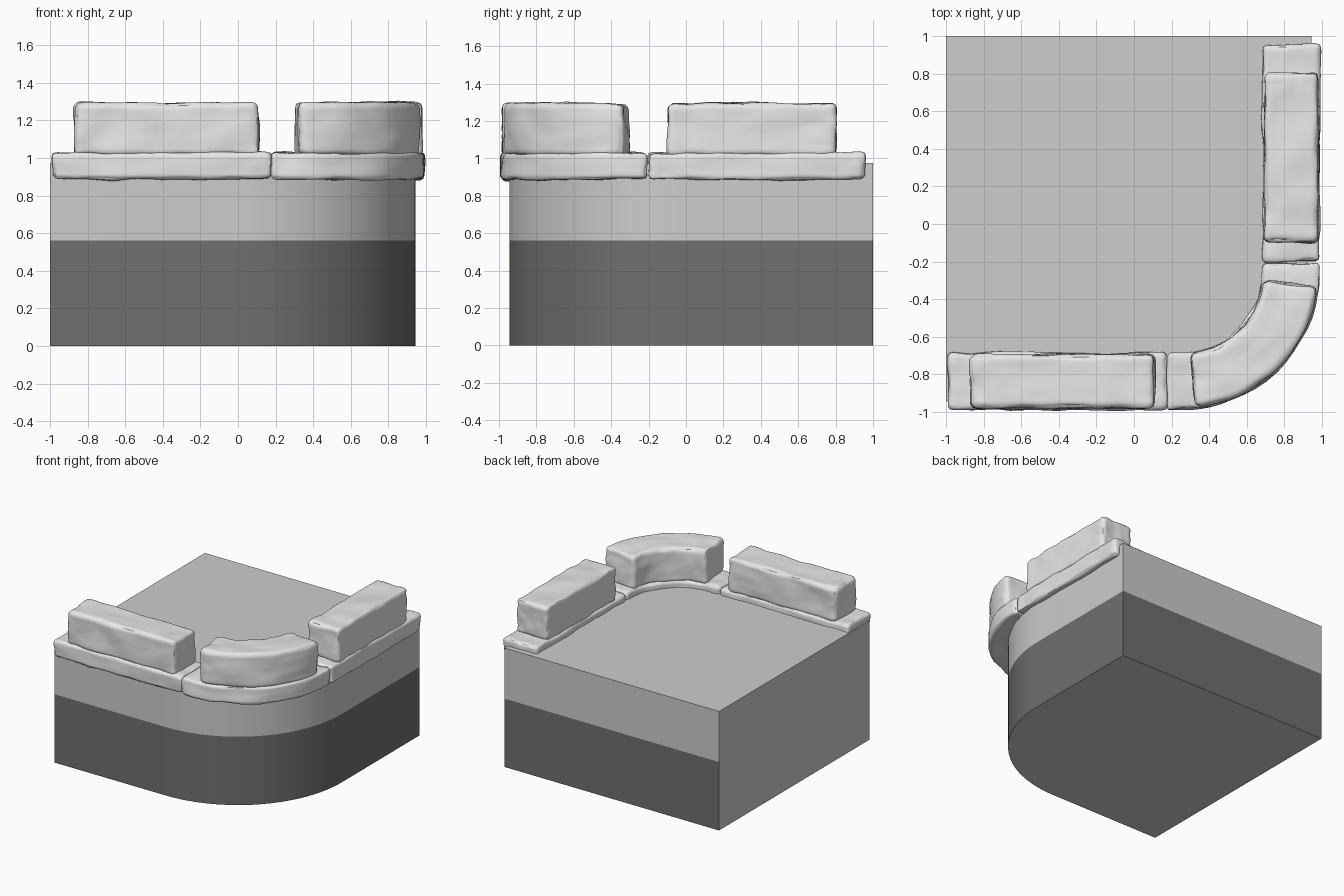
import bpy, bmesh, math
from mathutils import Vector, noise

cube = bpy.data.objects.get("Cube")
if cube:
    bpy.data.objects.remove(cube, do_unlink=True)


def material(name, value):
    mat = bpy.data.materials.new(name)
    mat.use_nodes = True
    colour = (value, value, value, 1)
    mat.diffuse_color = colour
    mat.node_tree.nodes["Principled BSDF"].inputs["Base Color"].default_value = colour
    return mat


STONE = material("pale stone", 0.8)
LIGHT = material("light grey", 0.61)
DARK = material("dark grey", 0.162)


def add_object(name, bm, mats):
    bmesh.ops.recalc_face_normals(bm, faces=bm.faces)
    mesh = bpy.data.meshes.new(name)
    bm.to_mesh(mesh)
    bm.free()
    for mat in mats:
        mesh.materials.append(mat)
    obj = bpy.data.objects.new(name, mesh)
    bpy.context.collection.objects.link(obj)
    return obj


# Block with one rounded corner; the walls have a dark lower band except on -x
def build_block():
    side, radius, steps = 0.945, 0.94, 24
    centre = side - radius
    outline = [(side, 1), (-1, 1), (-1, -side)]
    for i in range(steps + 1):
        a = math.radians(-90 + 90 * i / steps)
        outline.append((centre + radius * math.cos(a), -centre + radius * math.sin(a)))
    bm = bmesh.new()
    rings = [[bm.verts.new((x, y, z)) for x, y in outline] for z in (0, 0.56, 0.975)]
    bm.faces.new(rings[0])
    bm.faces.new(rings[-1])
    n = len(outline)
    for low, high in zip(rings, rings[1:]):
        for i in range(n):
            j = (i + 1) % n
            bm.faces.new((low[i], low[j], high[j], high[i]))
    for f in bm.faces:
        mid = f.calc_center_median()
        f.material_index = 1 if 0.01 < mid.z < 0.56 and mid.x > -0.99 else 0
    obj = add_object("corner_block", bm, [LIGHT, DARK])
    bpy.ops.object.select_all(action="DESELECT")
    obj.select_set(True)
    bpy.context.view_layer.objects.active = obj
    bpy.ops.object.shade_smooth_by_angle(angle=math.radians(30))


# Wall line: straight along the front, round the corner, straight along the side
CENTRE, BEND = 0.25, 0.587
ARC = BEND * math.pi / 2


def on_wall(s, out, z):
    r = BEND + out
    a = min(max(s, 0), ARC) / BEND
    x = CENTRE + r * math.sin(a) + min(s, 0)
    y = -CENTRE - r * math.cos(a) + max(s - ARC, 0)
    return Vector((x, y, z))


# Rough rounded stone that follows the wall line from start to end
def stone(name, start, end, width, low, high, radius):
    half = Vector((end - start, width, high - low)) / 2
    core = half - Vector((radius, radius, radius))
    bm = bmesh.new()
    bmesh.ops.create_cube(bm, size=2)
    bmesh.ops.subdivide_edges(bm, edges=bm.edges[:], cuts=27, use_grid_fill=True)
    for v in bm.verts:
        p = Vector([math.sin(c * math.pi / 2) * h for c, h in zip(v.co, half)])
        q = Vector([min(max(c, -k), k) for c, k in zip(p, core)])
        normal = (p - q).normalized()
        seed = p + Vector((start * 3, 0, low * 7))
        rough = 0.012 * noise.noise(seed * 6) + 0.004 * noise.noise(seed * 15)
        # worn edges are chipped a little more than the flat faces
        edge = 1 - max(abs(c) for c in normal)
        chip = 0.03 * edge * noise.noise(seed * 11)
        p = q + normal * (radius + rough + chip)
        v.co = on_wall(p.x + (start + end) / 2, p.y, p.z + (low + high) / 2)
    for f in bm.faces:
        f.smooth = True
    add_object(name, bm, [STONE])


build_block()

for name, start, end in (
    ("front_coping", -1.24, -0.074),
    ("corner_coping", -0.072, ARC + 0.044),
    ("side_coping", ARC + 0.046, ARC + 1.205),
):
    stone(name, start, end, 0.306, 0.885, 1.03, 0.028)

for name, start, end in (
    ("front_merlon", -1.12, -0.14),
    ("corner_merlon", 0.067, ARC - 0.067),
    ("side_merlon", ARC + 0.155, ARC + 1.055),
):
    stone(name, start, end, 0.287, 1.01, 1.295, 0.035)
